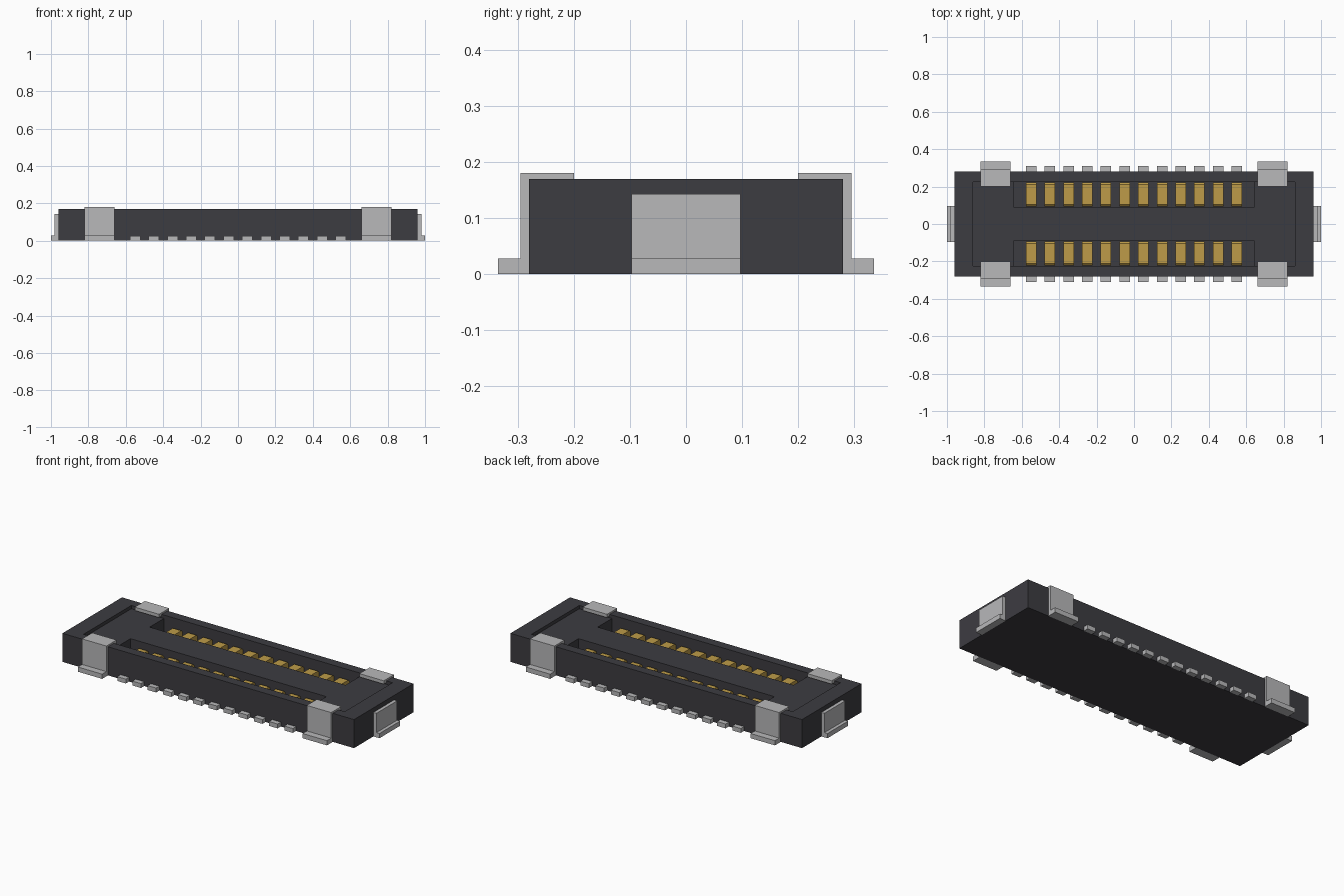
import bpy, bmesh
from mathutils import Matrix

if "Cube" in bpy.data.objects:
    bpy.data.objects.remove(bpy.data.objects["Cube"], do_unlink=True)


def material(name, rgb):
    m = bpy.data.materials.new(name)
    m.use_nodes = True
    m.diffuse_color = (*rgb, 1)
    b = next(n for n in m.node_tree.nodes if n.type == 'BSDF_PRINCIPLED')
    b.inputs["Base Color"].default_value = (*rgb, 1)
    b.inputs["Roughness"].default_value = 0.6
    return m


BLACK = material("black plastic", (0.046, 0.045, 0.053))
TIN = material("tin grey", (0.48, 0.48, 0.49))
GOLD = material("gold plating", (0.51, 0.33, 0.065))


def finish(bm, name, mat):
    bmesh.ops.recalc_face_normals(bm, faces=bm.faces)
    me = bpy.data.meshes.new(name)
    bm.to_mesh(me)
    bm.free()
    ob = bpy.data.objects.new(name, me)
    bpy.context.collection.objects.link(ob)
    me.materials.append(mat)
    return ob


def box(name, x0, x1, y0, y1, z0, z1, mat):
    bm = bmesh.new()
    bmesh.ops.create_cube(bm, size=1)
    bmesh.ops.scale(bm, vec=(x1 - x0, y1 - y0, z1 - z0), verts=bm.verts)
    bmesh.ops.translate(bm, vec=((x0 + x1) / 2, (y0 + y1) / 2, (z0 + z1) / 2), verts=bm.verts)
    return finish(bm, name, mat)


def strip(name, profile, centre, width, side, mat, along='X'):
    """Extrude an (outward, z) profile across its width; side mirrors it."""
    bm = bmesh.new()
    f = bm.faces.new([bm.verts.new((-width / 2, o, z)) for o, z in profile])
    ext = bmesh.ops.extrude_face_region(bm, geom=[f])
    moved = [v for v in ext["geom"] if isinstance(v, bmesh.types.BMVert)]
    bmesh.ops.translate(bm, vec=(width, 0, 0), verts=moved)
    for v in bm.verts:
        a, o, z = v.co
        v.co = (a + centre, o * side, z) if along == 'X' else (o * side, a + centre, z)
    return finish(bm, name, mat)


# Housing: block with a shallow recess and two deep contact slots
housing = box("housing", -0.96, 0.96, -0.28, 0.28, 0, 0.17, BLACK)
cutters = [box("recess_cutter", -0.86, 0.86, -0.225, 0.225, 0.15, 0.3, BLACK)]
for s in (-1, 1):
    y0, y1 = sorted((s * 0.09, s * 0.225))
    cutters.append(box("slot_cutter", -0.645, 0.645, y0, y1, 0.05, 0.3, BLACK))
bpy.context.view_layer.objects.active = housing
for c in cutters:
    c.hide_render = True
    mod = housing.modifiers.new("cut", 'BOOLEAN')
    mod.operation = 'DIFFERENCE'
    mod.solver = 'EXACT'
    mod.object = c
    bpy.ops.object.modifier_apply(modifier=mod.name)
for c in cutters:
    bpy.data.objects.remove(c, do_unlink=True)

# Profiles, outward from the centre line
CLIP = [(0.20, 0.16), (0.28, 0.16), (0.28, 0), (0.335, 0), (0.335, 0.028),
        (0.295, 0.028), (0.295, 0.18), (0.20, 0.18)]
END_CLIP = [(0.96, 0), (1.0, 0), (1.0, 0.028), (0.98, 0.028), (0.98, 0.143), (0.96, 0.143)]
CONTACT = [(0.094, 0.05), (0.222, 0.05), (0.222, 0.105), (0.212, 0.115),
           (0.104, 0.115), (0.094, 0.105)]
PIN = [(0.28, 0), (0.31, 0), (0.31, 0.026), (0.28, 0.026)]

for side, row in ((-1, "front"), (1, "back")):
    # Corner clips that wrap over the long walls
    for x, end in ((-0.74, "right"), (0.74, "left")):
        strip(f"{row}_{end}_clip", CLIP, x, 0.16, side, TIN)
    # Contact row with its solder pins
    for i in range(12):
        x = -0.55 + 0.1 * i
        strip(f"{row}_contact_{i + 1}", CONTACT, x, 0.056, side, GOLD)
        strip(f"{row}_pin_{i + 1}", PIN, x, 0.056, side, TIN)

# End clips on the short walls
for side, name in ((-1, "right_end_clip"), (1, "left_end_clip")):
    strip(name, END_CLIP, 0, 0.195, side, TIN, along='Y')
